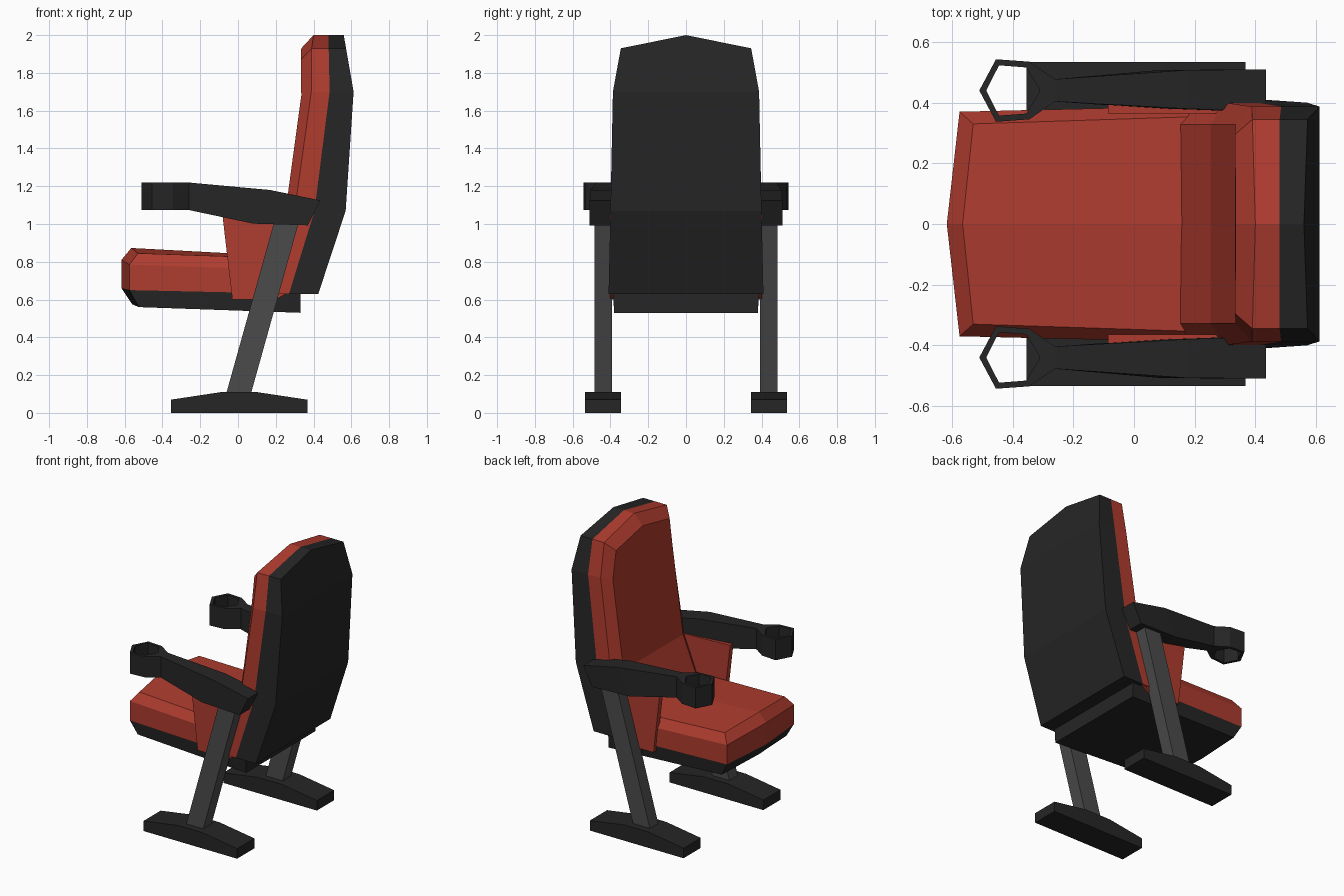
import bpy, bmesh

if "Cube" in bpy.data.objects:
    bpy.data.objects.remove(bpy.data.objects["Cube"])


def material(name, rgb):
    m = bpy.data.materials.new(name)
    m.diffuse_color = (*rgb, 1)
    m.use_nodes = True
    m.node_tree.nodes["Principled BSDF"].inputs["Base Color"].default_value = m.diffuse_color
    return m


RED = material("red upholstery", (0.43, 0.045, 0.028))
BLACK = material("black plastic", (0.019, 0.019, 0.019))
GREY = material("dark grey metal", (0.07, 0.07, 0.07))


def loft(name, rings, mat, cap="ngon", mirror=False):
    """Skin closed rings of equal length; cap 'ngon', 'strip' (rows), 'halves' or 'loop' (join last to first)."""
    bm = bmesh.new()
    vs = [[bm.verts.new(p) for p in r] for r in rings]
    n = len(vs[0])
    pairs = list(zip(vs, vs[1:]))
    if cap == "loop":
        pairs.append((vs[-1], vs[0]))
    for a, b in pairs:
        for i in range(n):
            j = (i + 1) % n
            bm.faces.new((a[i], a[j], b[j], b[i]))
    for r in (vs[0], vs[-1]):
        if cap == "ngon":
            bm.faces.new(r)
        elif cap == "halves":
            h = n // 2
            bm.faces.new(r[:h + 1])
            bm.faces.new(r[h:] + r[:1])
        elif cap == "strip":
            bm.faces.new((r[0], r[1], r[-1]))
            for i in range(1, n // 2):
                bm.faces.new((r[i], r[i + 1], r[n - i - 1], r[n - i]))
    bmesh.ops.recalc_face_normals(bm, faces=bm.faces)
    me = bpy.data.meshes.new(name)
    bm.to_mesh(me)
    bm.free()
    me.materials.append(mat)
    ob = bpy.data.objects.new(name, me)
    bpy.context.collection.objects.link(ob)
    if mirror:
        mod = ob.modifiers.new("mirror", "MIRROR")
        mod.use_axis = (False, True, False)
        mod.use_mirror_merge = False
    return ob


def sym(half):
    """Mirror a half outline (starting on y = 0) to the other side."""
    return half + [(x, -y, z) for x, y, z in reversed(half) if y > 0]


def side_prism(name, profile, y0, y1, mat):
    """Side profile (x, z) given thickness in y, on both sides."""
    loft(name, [[(x, y, z) for x, z in profile] for y in (y0, y1)], mat, mirror=True)


# Seat: front tip, front corner, rear corner, rear centre
def seat_ring(tip, corner, rear, rear_mid_z):
    return sym([(tip[0], 0, tip[1]), corner, rear, (rear[0], 0, rear_mid_z)])


seam = seat_ring((-0.617, 0.66), (-0.575, 0.37, 0.65), (0.33, 0.387, 0.63), 0.63)
loft("seat_base", [
    seat_ring((-0.56, 0.575), (-0.525, 0.355, 0.56), (0.33, 0.38, 0.53), 0.53),
    seam], BLACK, "halves")
loft("seat_cushion", [
    seam,
    seat_ring((-0.617, 0.81), (-0.575, 0.37, 0.785), (0.33, 0.392, 0.755), 0.755),
    seat_ring((-0.565, 0.873), (-0.53, 0.33, 0.845), (0.33, 0.358, 0.815), 0.825)],
    RED, "halves")

# Backrest: outline from top tip down to the bottom corner
OUTLINE = [(0, 2.0), (0.345, 1.93), (0.387, 1.70), (0.40, 1.07), (0.41, 0.63)]
INSET = [(0, 1.93), (0.295, 1.87), (0.328, 1.68), (0.328, 1.07), (0.328, 0.64)]


def back_ring(outline, xs):
    return sym([(x, y, z) for x, (y, z) in zip(xs, outline)])


back_seam = back_ring(OUTLINE, [0.48, 0.48, 0.485, 0.405, 0.27])
loft("back_cushion", [
    back_ring(INSET, [0.335, 0.333, 0.335, 0.252, 0.08]),
    back_ring(OUTLINE, [0.40, 0.39, 0.388, 0.30, 0.16]),
    back_seam], RED, "strip")
loft("back_shell", [
    back_seam,
    back_ring(OUTLINE, [0.56, 0.572, 0.612, 0.57, 0.425])], BLACK, "strip")

# Upholstered side panels between seat and armrests
side_prism("side_panel", [(-0.085, 1.07), (-0.03, 0.60), (0.20, 0.60), (0.27, 0.64),
                          (0.40, 1.05)], 0.365, 0.402, RED)

# Cup holder rings at the armrest tips
CUP_OUT = [(-0.51, 0.44), (-0.455, 0.543), (-0.345, 0.535), (-0.26, 0.477),
           (-0.26, 0.404), (-0.345, 0.345), (-0.455, 0.337)]
CUP_IN = [(-0.487, 0.44), (-0.445, 0.523), (-0.355, 0.516), (-0.313, 0.446),
          (-0.313, 0.434), (-0.355, 0.364), (-0.445, 0.357)]
loft("cup_holder", [[(x, y, z) for x, y in pts] for pts, z in
                    ((CUP_OUT, 1.075), (CUP_OUT, 1.22), (CUP_IN, 1.22), (CUP_IN, 1.075))],
     BLACK, "loop", True)

# Armrests: sections of top x, z, bottom x, z, inner y, outer y
loft("armrest", [[(xt, y0, zt), (xt, y1, zt), (xb, y1, zb), (xb, y0, zb)]
                 for xt, zt, xb, zb, y0, y1 in (
    (-0.265, 1.22, -0.265, 1.075, 0.404, 0.477),
    (0.17, 1.18, 0.08, 1.002, 0.38, 0.507),
    (0.435, 1.125, 0.37, 0.993, 0.37, 0.51))], BLACK, mirror=True)

# Slanted posts and floor feet
side_prism("support_post", [(-0.063, 0.10), (0.068, 0.10), (0.325, 1.02), (0.194, 1.02)],
           0.392, 0.484, GREY)
side_prism("floor_foot", [(-0.355, 0), (0.367, 0), (0.367, 0.07), (0.10, 0.11),
                          (-0.09, 0.11), (-0.355, 0.07)], 0.345, 0.534, BLACK)
